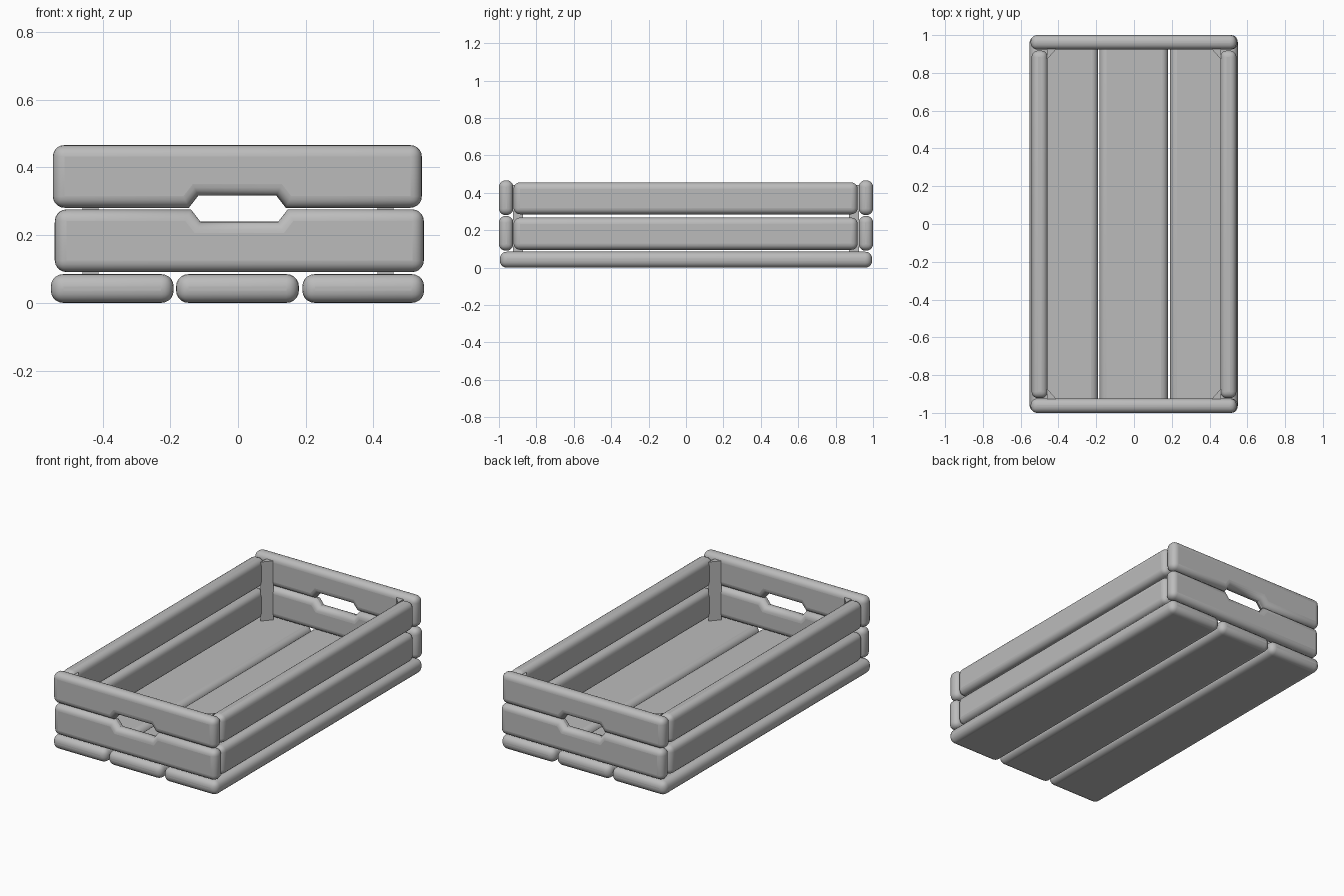
import bpy, bmesh, math
from mathutils import Vector

cube = bpy.data.objects.get("Cube")
if cube:
    bpy.data.objects.remove(cube, do_unlink=True)

grey = bpy.data.materials.new("plain_grey")
grey.use_nodes = True
grey.diffuse_color = (0.5, 0.5, 0.5, 1)
grey.node_tree.nodes["Principled BSDF"].inputs["Base Color"].default_value = (0.5, 0.5, 0.5, 1)


def prism(name, outline, depth, radius=0):
    """Extrude an outline of 3D points along depth, rounding edges sharper than 60 degrees."""
    bm = bmesh.new()
    face = bm.faces.new([bm.verts.new(p) for p in outline])
    ext = bmesh.ops.extrude_face_region(bm, geom=[face])
    moved = [g for g in ext["geom"] if isinstance(g, bmesh.types.BMVert)]
    bmesh.ops.translate(bm, vec=Vector(depth), verts=moved)
    bmesh.ops.recalc_face_normals(bm, faces=bm.faces)
    mesh = bpy.data.meshes.new(name)
    bm.to_mesh(mesh)
    bm.free()
    mesh.materials.append(grey)
    obj = bpy.data.objects.new(name, mesh)
    bpy.context.collection.objects.link(obj)
    if radius:
        bevel = obj.modifiers.new("rounding", "BEVEL")
        bevel.width = radius
        bevel.segments = 5
        bevel.limit_method = "ANGLE"
        bevel.angle_limit = math.radians(60)
        bevel.use_clamp_overlap = False
        bpy.ops.object.select_all(action="DESELECT")
        obj.select_set(True)
        bpy.context.view_layer.objects.active = obj
        bpy.ops.object.shade_smooth_by_angle(angle=math.radians(35))
    return obj


def board(name, x0, x1, y0, y1, z0, z1, radius=0.034):
    outline = [(x0, y0, z0), (x1, y0, z0), (x1, y0, z1), (x0, y0, z1)]
    return prism(name, outline, (0, y1 - y0, 0), radius)


# Floor slats
for name, x0, x1 in (("left", 0.19, 0.55), ("middle", -0.183, 0.18), ("right", -0.553, -0.19)):
    board(f"floor_slat_{name}", x0, x1, -0.995, 0.995, 0, 0.085, 0.037)

# Side boards
for level, z0, z1 in (("lower", 0.095, 0.267), ("upper", 0.285, 0.455)):
    board(f"left_side_{level}_board", 0.457, 0.542, -0.922, 0.918, z0, z1)
    board(f"right_side_{level}_board", -0.542, -0.457, -0.922, 0.918, z0, z1)

# End boards, each with half of the hand hole cut into its inner edge
notch = [(0.143, 0), (0.115, 0.036), (-0.115, 0.036), (-0.143, 0)]
for end, y in (("front", -1), ("back", 0.924)):
    for level, cx, edge, up in (("lower", 0.004, 0.276, -1), ("upper", -0.002, 0.281, 1)):
        profile = [(-0.545, 0), (-0.545, 0.185), (0.545, 0.185), (0.545, 0)] + notch
        outline = [(cx + x, y, edge + up * z) for x, z in profile]
        prism(f"{end}_{level}_board", outline, (0, 0.076, 0), 0.034)

# Triangular corner posts
for sx, side in ((1, "left"), (-1, "right")):
    for sy, end in ((-1, "front"), (1, "back")):
        corner = [(0.46, 0.926), (0.412, 0.926), (0.46, 0.872)]
        prism(f"{end}_{side}_corner_post", [(sx * x, sy * y, 0.08) for x, y in corner], (0, 0, 0.362))
